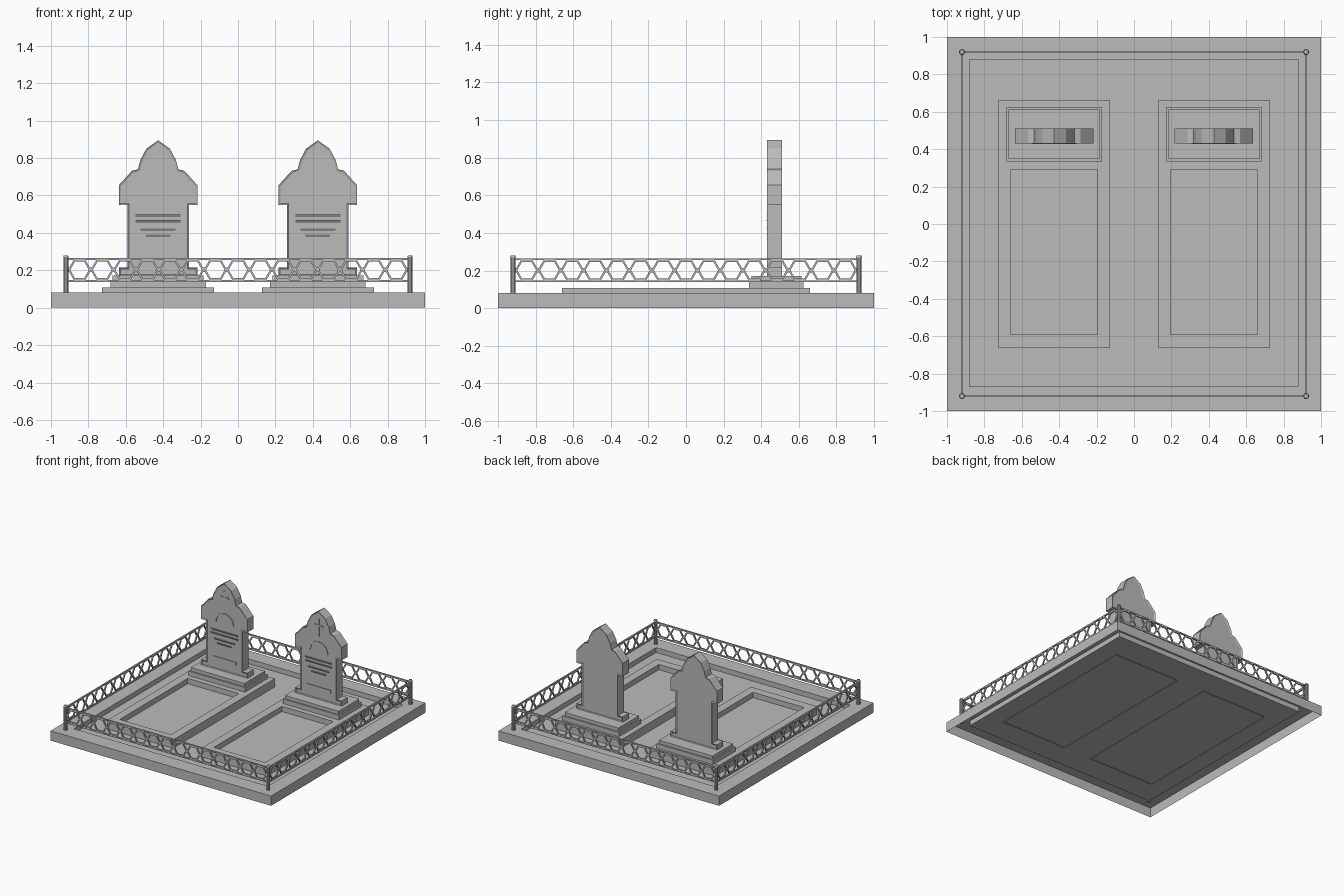
import bpy, bmesh
from math import sin, cos, pi

if "Cube" in bpy.data.objects:
    bpy.data.objects.remove(bpy.data.objects["Cube"])

# One stone-grey material
stone = bpy.data.materials.new("stone_grey")
stone.use_nodes = True
GREY = (0.5, 0.5, 0.5, 1)
stone.diffuse_color = GREY
stone.node_tree.nodes["Principled BSDF"].inputs["Base Color"].default_value = GREY


def finish(bm, name, recalc=True):
    if recalc:
        bmesh.ops.recalc_face_normals(bm, faces=bm.faces)
    mesh = bpy.data.meshes.new(name)
    bm.to_mesh(mesh)
    bm.free()
    mesh.materials.append(stone)
    obj = bpy.data.objects.new(name, mesh)
    bpy.context.collection.objects.link(obj)
    return obj


def add_box(bm, x0, x1, y0, y1, z0, z1):
    cube = bmesh.ops.create_cube(bm, size=1)["verts"]
    for v in cube:
        v.co.x = x0 if v.co.x < 0 else x1
        v.co.y = y0 if v.co.y < 0 else y1
        v.co.z = z0 if v.co.z < 0 else z1


def stepped_shell(name, rings):
    """Open-bottomed shell joining rectangles (x0, x1, y0, y1, z), last one filled."""
    bm = bmesh.new()
    loops = [[bm.verts.new(p) for p in
              ((x0, y0, z), (x1, y0, z), (x1, y1, z), (x0, y1, z))]
             for x0, x1, y0, y1, z in rings]
    for a, b in zip(loops, loops[1:]):
        for i in range(4):
            j = (i + 1) % 4
            bm.faces.new((a[i], a[j], b[j], b[i]))
    bm.faces.new(loops[-1])
    return finish(bm, name, recalc=False)


def add_prism(bm, points, y0, y1):
    """Extrude an (x, z) outline from y0 to y1; returns front and back faces."""
    front = [bm.verts.new((x, y0, z)) for x, z in points]
    back = [bm.verts.new((x, y1, z)) for x, z in points]
    caps = [bm.faces.new(front), bm.faces.new(back[::-1])]
    n = len(points)
    for i in range(n):
        j = (i + 1) % n
        bm.faces.new((front[i], back[i], back[j], front[j]))
    return caps


# Curb with sunken ground
stepped_shell("curb_and_ground", [
    (-1, 1, -1, 1, 0), (-1, 1, -1, 1, 0.08),
    (-0.88, 0.88, -0.87, 0.88, 0.08), (-0.88, 0.88, -0.87, 0.88, 0.04)])

HALF_OUTLINE = [(0.21, 0.17), (0.21, 0.215), (0.165, 0.215), (0.165, 0.548),
                (0.21, 0.548), (0.21, 0.655), (0.14, 0.732), (0.108, 0.74),
                (0.095, 0.79), (0.063, 0.85), (0, 0.895)]
FRONT, BACK, PANEL = 0.43, 0.51, 0.436


def grave(side, cx):
    # Raised frame with recessed bed
    w, e = cx - 0.3, cx + 0.3
    bw, be = cx - 0.232, cx + 0.232
    stepped_shell(side + "_grave_frame", [
        (w, e, -0.66, 0.66, 0.034), (w, e, -0.66, 0.66, 0.108),
        (bw, be, -0.59, 0.29, 0.108), (bw, be, -0.59, 0.29, 0.065)])

    # Two-step plinth
    bm = bmesh.new()
    add_box(bm, cx - 0.255, cx + 0.255, 0.335, 0.625, 0.1, 0.145)
    add_box(bm, cx - 0.243, cx + 0.243, 0.347, 0.613, 0.145, 0.172)
    finish(bm, side + "_plinth")

    # Headstone slab with bordered panels front and back
    bm = bmesh.new()
    outline = [(cx + x, z) for x, z in HALF_OUTLINE]
    outline += [(cx - x, z) for x, z in HALF_OUTLINE[-2::-1]]
    caps = add_prism(bm, outline, FRONT, BACK)
    bmesh.ops.recalc_face_normals(bm, faces=bm.faces)
    for cap in caps:
        bmesh.ops.inset_region(bm, faces=[cap], thickness=0.012, depth=0)
        offset = cap.normal * -(PANEL - FRONT)
        for v in cap.verts:
            v.co += offset
    finish(bm, side + "_headstone")

    # Sloping inscription bars
    bm = bmesh.new()
    for half, z in ((0.12, 0.482), (0.12, 0.452), (0.093, 0.408), (0.065, 0.376)):
        section = ((PANEL + 0.001, z), (FRONT - 0.003, z + 0.016), (PANEL + 0.001, z + 0.016))
        ends = [[bm.verts.new((cx + s * half, y, h)) for y, h in section] for s in (-1, 1)]
        for end in ends:
            bm.faces.new(end)
        for i in range(3):
            j = (i + 1) % 3
            bm.faces.new((ends[0][i], ends[0][j], ends[1][j], ends[1][i]))
    finish(bm, side + "_inscription_bars")

    # Cross, arch and lower plate reliefs
    bm = bmesh.new()
    add_box(bm, cx - 0.006, cx + 0.006, FRONT, PANEL + 0.001, 0.69, 0.83)
    add_box(bm, cx - 0.04, cx + 0.04, FRONT, PANEL + 0.001, 0.77, 0.782)
    finish(bm, side + "_cross_relief")
    bm = bmesh.new()
    angles = [pi * i / 10 for i in range(11)]
    arc = [(cx + 0.085 * cos(a), 0.56 + 0.085 * sin(a)) for a in angles]
    arc += [(cx + 0.075 * cos(a), 0.56 + 0.075 * sin(a)) for a in reversed(angles)]
    add_prism(bm, arc, FRONT, PANEL + 0.001)
    finish(bm, side + "_arch_relief")
    bm = bmesh.new()
    add_box(bm, cx - 0.11, cx + 0.11, FRONT, PANEL + 0.001, 0.25, 0.275)
    finish(bm, side + "_lower_plate")


grave("right", -0.427)
grave("left", 0.427)

# Fence posts with low caps
POST = 0.92
for px, py, name in ((-1, -1, "front_right"), (1, -1, "front_left"),
                     (-1, 1, "back_right"), (1, 1, "back_left")):
    bm = bmesh.new()
    for r1, r2, z0, z1 in ((0.014, 0.014, 0.07, 0.27), (0.016, 0.012, 0.27, 0.28)):
        tube = bmesh.ops.create_cone(bm, cap_ends=True, segments=10,
                                     radius1=r1, radius2=r2, depth=z1 - z0)["verts"]
        bmesh.ops.translate(bm, verts=tube, vec=(px * POST, py * POST, (z0 + z1) / 2))
    finish(bm, name + "_post")

# Fence panels: two rails and a row of hexagon rings
COUNT, SPACING, MIDDLE = 15, 0.121, 0.202


def hexagon(cx, width, height):
    return [(cx + width * cos(i * pi / 3), MIDDLE + height * sin(i * pi / 3) / sin(pi / 3))
            for i in range(6)]


def fence_panel(name, turn):
    bm = bmesh.new()
    for z in (0.138, 0.255):
        add_box(bm, -POST, POST, -0.006, 0.006, z, z + 0.01)
    for k in range(COUNT):
        cx = (k - (COUNT - 1) / 2) * SPACING
        outer, inner = hexagon(cx, 0.062, 0.054), hexagon(cx, 0.05, 0.044)
        rings = [[bm.verts.new((x, y, z)) for x, z in pts]
                 for pts, y in ((outer, -0.005), (inner, -0.005), (inner, 0.005), (outer, 0.005))]
        for a, b in zip(rings, rings[1:] + rings[:1]):
            for i in range(6):
                j = (i + 1) % 6
                bm.faces.new((a[i], a[j], b[j], b[i]))
    # Small links where the rings meet
    for k in range(COUNT + 1):
        x = (k - COUNT / 2) * SPACING
        add_box(bm, x - 0.007, x + 0.007, -0.0045, 0.0045, MIDDLE - 0.012, MIDDLE + 0.012)
    obj = finish(bm, name)
    obj.rotation_euler.z = turn
    obj.location = (POST * sin(turn), -POST * cos(turn), 0)


for i, side in enumerate(("front", "left", "back", "right")):
    fence_panel(side + "_fence", i * pi / 2)
